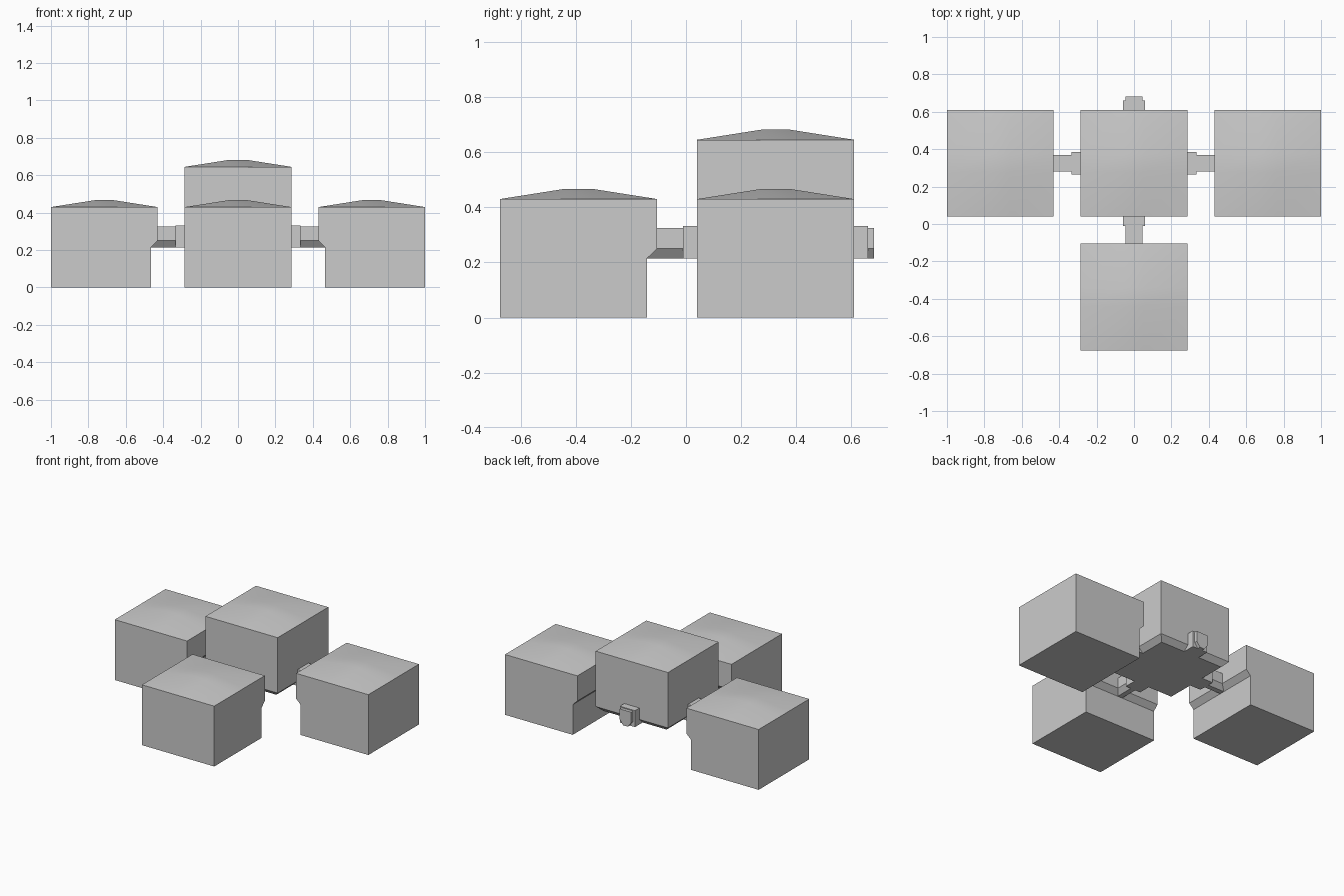
import bpy, bmesh, math
from mathutils import Matrix, Vector

if "Cube" in bpy.data.objects:
    bpy.data.objects.remove(bpy.data.objects["Cube"])

HALF, STEP = 0.285, 0.036        # block half width, undercut depth
CY = 0.325                       # y of the raised centre block
UNDER, WAIST = 0.215, 0.25       # underside and chamfer heights


def finish(name, bm, smooth=False):
    bmesh.ops.recalc_face_normals(bm, faces=bm.faces)
    me = bpy.data.meshes.new(name)
    bm.to_mesh(me)
    bm.free()
    ob = bpy.data.objects.new(name, me)
    bpy.context.collection.objects.link(ob)
    if smooth:
        bpy.ops.object.select_all(action='DESELECT')
        ob.select_set(True)
        bpy.context.view_layer.objects.active = ob
        bpy.ops.object.shade_smooth_by_angle(angle=math.radians(25))
    return ob


def block(name, x, y, top, inner_dirs, grounded):
    bm = bmesh.new()
    # shallow faceted crown
    bmesh.ops.create_grid(bm, x_segments=3, y_segments=3, size=HALF)
    for v in bm.verts:
        inner = max(abs(v.co.x), abs(v.co.y)) < HALF - 0.01
        for i in (0, 1):
            if abs(v.co[i]) < HALF - 0.01:
                v.co[i] = math.copysign(0.05, v.co[i])
        v.co.z = top + (0.037 if inner else 0)
    # walls, undercut towards the neighbours, then the lower body
    ring = [e for e in bm.edges if e.is_boundary]
    for z in [WAIST, UNDER] + ([0] if grounded else []):
        new = bmesh.ops.extrude_edge_only(bm, edges=ring)['geom']
        ring = [g for g in new if isinstance(g, bmesh.types.BMEdge) and g.is_boundary]
        for v in {v for e in ring for v in e.verts}:
            old = v.co.copy()
            v.co.z = z
            if z == UNDER:
                for d in inner_dirs:
                    if old.x * d[0] + old.y * d[1] > HALF - 0.001:
                        v.co -= Vector((d[0], d[1], 0)) * STEP
    base = bmesh.ops.contextual_create(bm, geom=ring)['faces']
    bmesh.ops.translate(bm, verts=bm.verts, vec=(x, y, 0))
    finish(name, bm, True)


def tab(name, profile, start, end, angle):
    # prism along +x, turned around the centre block
    bm = bmesh.new()
    f = bm.faces.new([bm.verts.new((start, y, z)) for y, z in profile])
    g = bmesh.ops.extrude_face_region(bm, geom=[f])['geom']
    bmesh.ops.translate(bm, vec=(end - start, 0, 0),
                        verts=[v for v in g if isinstance(v, bmesh.types.BMVert)])
    bm.transform(Matrix.Translation((0, CY, 0)) @ Matrix.Rotation(angle, 4, 'Z'))
    finish(name, bm)


# four blocks
block("centre_block", 0, CY, 0.645, [(1, 0), (-1, 0), (0, 1), (0, -1)], False)
block("right_block", 0.715, CY, 0.43, [(-1, 0)], True)
block("left_block", -0.715, CY, 0.43, [(1, 0)], True)
block("front_block", 0, -0.39, 0.43, [(0, 1)], True)

# connectors: wide collar and narrow neck, the rear one ends free
collar = [(-0.06, UNDER), (0.06, UNDER), (0.06, 0.332), (-0.06, 0.332)]
neck = [(-0.018, UNDER), (0.018, UNDER), (0.045, WAIST), (0.045, 0.325),
        (-0.045, 0.325), (-0.045, WAIST)]
for side, turns, reach in (("right", 0, 0.47), ("rear", 1, 0.357),
                           ("left", 2, 0.47), ("front", 3, 0.47)):
    tab(side + "_collar", collar, 0.24, 0.335, turns * math.pi / 2)
    tab(side + "_neck", neck, 0.3, reach, turns * math.pi / 2)
